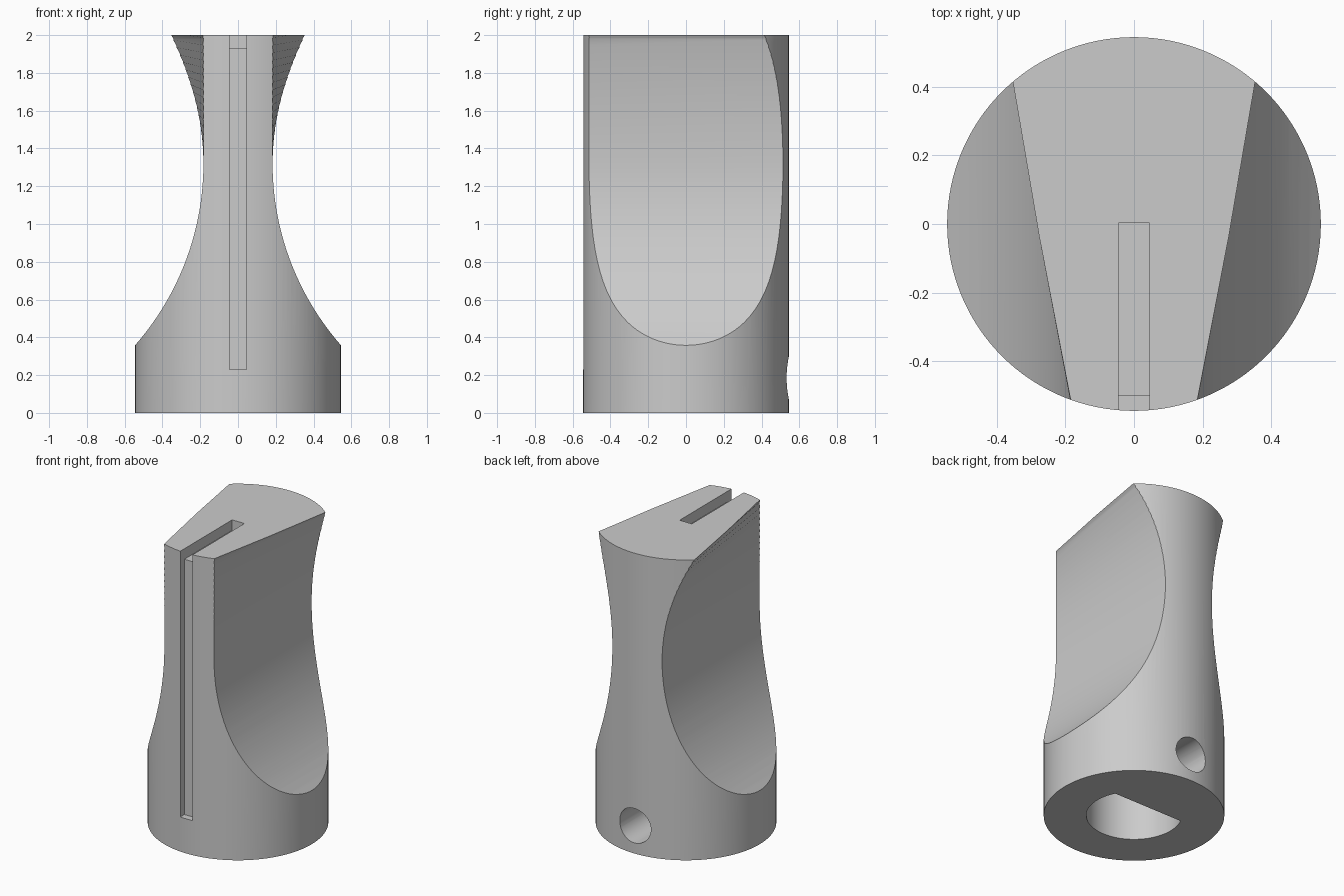
import bpy, bmesh, math

if "Cube" in bpy.data.objects:
    bpy.data.objects.remove(bpy.data.objects["Cube"])

R, H = 0.545, 2.0              # barrel radius and height
WAIST, WAIST_Z, ARC = 0.183, 1.32, 1.46   # grip half-width, its height, hollow radius

grey = bpy.data.materials.new("plain grey")
grey.use_nodes = True
grey.diffuse_color = (0.6, 0.6, 0.6, 1)
grey.node_tree.nodes["Principled BSDF"].inputs["Base Color"].default_value = (0.6, 0.6, 0.6, 1)


def loft(name, sections):
    """Closed solid through a stack of equal-length rings of points."""
    bm = bmesh.new()
    rings = [[bm.verts.new(p) for p in s] for s in sections]
    for a, b in zip(rings, rings[1:]):
        for i in range(len(a)):
            j = (i + 1) % len(a)
            bm.faces.new((a[i], a[j], b[j], b[i]))
    bm.faces.new(rings[0][::-1])
    bm.faces.new(rings[-1])
    bmesh.ops.recalc_face_normals(bm, faces=bm.faces)
    mesh = bpy.data.meshes.new(name)
    bm.to_mesh(mesh)
    bm.free()
    mesh.materials.append(grey)
    obj = bpy.data.objects.new(name, mesh)
    bpy.context.collection.objects.link(obj)
    return obj


def box(name, lo, hi):
    ring = [(lo[0], lo[1]), (hi[0], lo[1]), (hi[0], hi[1]), (lo[0], hi[1])]
    return loft(name, [[(x, y, z) for x, y in ring] for z in (lo[2], hi[2])])


def circle(r, n):
    return [(r * math.cos(math.tau * i / n), r * math.sin(math.tau * i / n)) for i in range(n)]


def cut(target, cutter):
    bpy.context.view_layer.objects.active = target
    mod = target.modifiers.new("cut", "BOOLEAN")
    mod.operation, mod.solver, mod.object = "DIFFERENCE", "EXACT", cutter
    bpy.ops.object.modifier_apply(modifier=mod.name)
    bpy.data.objects.remove(cutter)


def grip_hollow(side):
    """Hollow whose wall is an arc at the back and turns upright at the front."""
    def section(z):
        bulge = ARC - math.sqrt(ARC ** 2 - (z - WAIST_Z) ** 2)
        pts = []
        for y in (-0.7, 0.7):
            blend = (y + 0.51) / 0.93 if z > WAIST_Z else 1
            pts.append((side * (WAIST + bulge * blend), y, z))
        return pts + [(side * 1.5, 0.7, z), (side * 1.5, -0.7, z)]
    steps = 48
    return loft("hollow_cutter", [section(0.2 + 1.9 * i / steps) for i in range(steps + 1)])


# Barrel
knob = loft("knob_body", [[(x, y, z) for x, y in circle(R, 128)] for z in (0, H)])

# Finger hollows on both sides
for side in (-1, 1):
    cut(knob, grip_hollow(side))

# Pointer groove down the front and across the top
cut(knob, box("groove_front_cutter", (-0.045, -0.7, 0.23), (0.045, -0.5, 2.2)))
cut(knob, box("groove_top_cutter", (-0.045, -0.7, 1.93), (0.045, 0.003, 2.2)))

# D-shaped shaft socket underneath
r, flat = 0.288, 0.13
start = math.asin(flat / r)
sweep = math.pi + 2 * start
arc = [math.pi - start + sweep * i / 64 for i in range(65)]
cut(knob, loft("socket_cutter", [[(r * math.cos(a), r * math.sin(a), z) for a in arc]
                                 for z in (-0.2, 0.6)]))

# Set screw hole in the back
cut(knob, loft("screw_cutter", [[(x, y, z + 0.185) for x, z in circle(0.115, 48)]
                                for y in (0.05, 0.8)]))

bpy.ops.object.select_all(action="DESELECT")
knob.select_set(True)
bpy.context.view_layer.objects.active = knob
bpy.ops.object.shade_smooth_by_angle(angle=math.radians(25))
